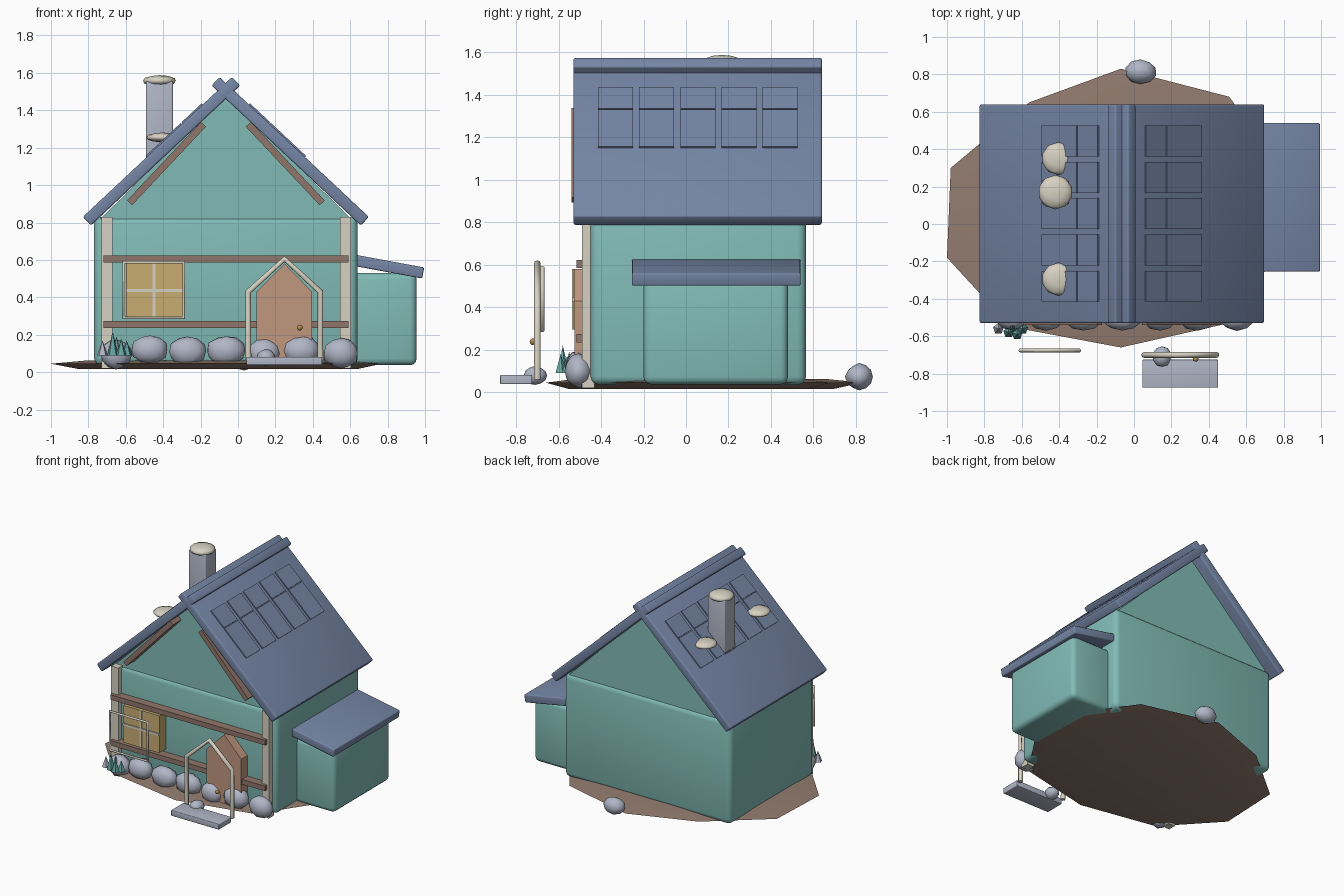
import bpy, bmesh, math, random
from mathutils import Matrix, Vector

random.seed(4)
if "Cube" in bpy.data.objects:
    bpy.data.objects.remove(bpy.data.objects["Cube"])


def material(name, r, g, b):
    m = bpy.data.materials.new(name)
    m.use_nodes = True
    m.diffuse_color = (r, g, b, 1)
    m.node_tree.nodes["Principled BSDF"].inputs["Base Color"].default_value = (r, g, b, 1)
    return m


TEAL = material("teal wall", .22, .50, .47)
SLATE = material("slate blue", .18, .24, .38)
TIMBER = material("brown timber", .28, .18, .145)
EARTH = material("brown earth", .29, .20, .16)
DOOR = material("tan door", .53, .31, .21)
GLASS = material("yellow glass", .58, .42, .17)
CREAM = material("cream", .68, .64, .54)
STONE = material("grey stone", .44, .47, .57)
LEAF = material("dark teal leaf", .13, .37, .35)
BRASS = material("brass", .45, .26, .07)


def finish(name, bm, mat, angle=None):
    bmesh.ops.recalc_face_normals(bm, faces=bm.faces[:])
    me = bpy.data.meshes.new(name)
    bm.to_mesh(me)
    bm.free()
    me.materials.append(mat)
    ob = bpy.data.objects.new(name, me)
    bpy.context.collection.objects.link(ob)
    if angle:
        bpy.ops.object.select_all(action='DESELECT')
        ob.select_set(True)
        bpy.context.view_layer.objects.active = ob
        bpy.ops.object.shade_smooth_by_angle(angle=math.radians(angle))
    return ob


def box(name, x, y, z, mat, bevel=0.0, turn=0.0):
    """Box from (min, max) ranges, optionally bevelled and turned about y."""
    bm = bmesh.new()
    bmesh.ops.create_cube(bm, size=1)
    size = [r[1] - r[0] for r in (x, y, z)]
    mid = [(r[0] + r[1]) / 2 for r in (x, y, z)]
    bmesh.ops.scale(bm, vec=size, verts=bm.verts)
    if bevel:
        bmesh.ops.bevel(bm, geom=bm.edges[:], offset=bevel, segments=3,
                        profile=0.5, affect='EDGES')
    bm.transform(Matrix.Translation(mid) @ Matrix.Rotation(turn, 4, 'Y'))
    return finish(name, bm, mat, 40 if bevel else None)


def plank(name, a, b, thick, y, mat, bevel=0.0):
    """Plank whose centre line runs from a to b in the xz plane."""
    dx, dz = b[0] - a[0], b[1] - a[1]
    half, cx, cz = math.hypot(dx, dz) / 2, (a[0] + b[0]) / 2, (a[1] + b[1]) / 2
    return box(name, (cx - half, cx + half), y, (cz - thick / 2, cz + thick / 2),
               mat, bevel, -math.atan2(dz, dx))


def prism(name, outline, y, mat):
    """Outline in the xz plane, extruded along y."""
    bm = bmesh.new()
    face = bm.faces.new([bm.verts.new((px, y[0], pz)) for px, pz in outline])
    new = bmesh.ops.extrude_face_region(bm, geom=[face])["geom"]
    bmesh.ops.translate(bm, vec=(0, y[1] - y[0], 0),
                        verts=[v for v in new if isinstance(v, bmesh.types.BMVert)])
    return finish(name, bm, mat)


def blob(name, centre, radii, mat, jitter=0.0, detail=2):
    bm = bmesh.new()
    bmesh.ops.create_icosphere(bm, subdivisions=detail, radius=1)
    for v in bm.verts:
        v.co *= 1 + random.uniform(-jitter, jitter)
    bmesh.ops.scale(bm, vec=radii, verts=bm.verts)
    bmesh.ops.translate(bm, vec=centre, verts=bm.verts)
    return finish(name, bm, mat, 60)


def tube(name, points, radius, mat, closed=False):
    cu = bpy.data.curves.new(name, 'CURVE')
    cu.dimensions = '3D'
    cu.bevel_depth, cu.bevel_resolution, cu.use_fill_caps = radius, 2, True
    sp = cu.splines.new('POLY')
    sp.points.add(len(points) - 1)
    for p, co in zip(sp.points, points):
        p.co = (*co, 1)
    sp.use_cyclic_u = closed
    cu.materials.append(mat)
    ob = bpy.data.objects.new(name, cu)
    bpy.context.collection.objects.link(ob)


RIDGE = -0.065


def flip(p, side):
    """Mirror a point across the ridge line when side is 1."""
    return (2 * RIDGE - p[0], p[1]) if side == 1 else p


# Ground: shallow irregular dish
rim = [(-1, -.18), (-.98, .3), (-.56, .65), (-.07, .83), (.51, .68), (.75, .33),
       (.77, -.15), (.51, -.53), (-.07, -.66), (-.66, -.55)]
bm = bmesh.new()
rings = [[bm.verts.new((RIDGE + (x - RIDGE) * s, y * s, z)) for x, y in rim]
         for s, z in ((.84, .016), (1, .045), (.8, .062))]
for low, high in zip(rings, rings[1:]):
    for i in range(len(rim)):
        j = (i + 1) % len(rim)
        bm.faces.new((low[i], low[j], high[j], high[i]))
bm.faces.new(rings[0])
bm.faces.new(rings[-1])
finish("ground", bm, EARTH, 30)

# Walls, gable and side shed
box("house_walls", (-.77, .64), (-.45, .565), (.035, .83), TEAL, .04)
prism("gable", [(-.735, .82), (.605, .82), (RIDGE, 1.48)], (-.44, .55), TEAL)
box("shed_walls", (.58, .955), (-.2, .48), (.037, .53), TEAL, .035)
plank("shed_roof", (.6, .602), (.99, .53), .06, (-.255, .54), SLATE, .008)

# Main roof: two slabs crossing at the ridge, with rows of thin tiles
for side, label in ((-1, "right"), (1, "left")):
    plank("roof_" + label, flip((-.808, .807), side), flip((-.01, 1.555), side),
          .063, (-.53, .64), SLATE, .01)
    for col in range(5):
        y0 = -.415 + col * .194
        for x0, x1 in ((-.49, -.302), (-.298, -.19)):
            ends = [flip((x, .833 + (x + .83) * .937), side) for x in (x0, x1)]
            plank("roof_tile", *ends, .012, (y0, y0 + .165), SLATE)
    # Gable brace
    plank("gable_brace_" + label, flip((-.58, .905), side), flip((-.185, 1.325), side),
          .037, (-.54, -.44), TIMBER)

# Front timber frame
for x in (-.73, .545):
    box("corner_post", (x, x + .06), (-.49, -.43), (.02, .83), CREAM)
for z in (.235, .585):
    box("cross_beam", (-.72, .59), (-.515, -.44), (z, z + .038), TIMBER)

# Window pane, cross bars and free standing frame
box("window_pane", (-.6, -.295), (-.53, -.45), (.295, .58), GLASS)
box("window_bar", (-.457, -.44), (-.537, -.53), (.295, .58), CREAM)
box("window_bar", (-.6, -.295), (-.537, -.53), (.428, .445), CREAM)
tube("window_frame", [(x, -.676, z) for x, z in
                      ((-.61, .29), (-.29, .29), (-.29, .587), (-.61, .587))],
     .01, CREAM, True)

# Door, arch, knob and step
prism("door", [(.1, .05), (.395, .05), (.395, .43), (.25, .58), (.1, .43)],
      (-.525, -.44), DOOR)
tube("door_arch", [(x, -.7, z) for x, z in
                   ((.055, .06), (.055, .43), (.248, .605), (.44, .43), (.44, .06))],
     .016, CREAM)
blob("door_knob", (.33, -.722, .238), (.016, .014, .016), BRASS)
box("door_step", (.045, .45), (-.875, -.725), (.038, .082), STONE, .005)

# Foundation stones and loose stones
for x, r, z in ((-.65, .085, .095), (-.47, .1, .12), (-.27, .1, .11), (-.065, .105, .115),
                (.14, .09, .1), (.34, .1, .115), (.55, .095, .1)):
    blob("foundation_stone", (x, -.505, z), (r, .065, .08), STONE, .05)
blob("step_stone", (.15, -.71, .078), (.05, .055, .045), STONE, .05)
blob("back_stone", (.035, .815, .073), (.083, .064, .062), STONE, .05)

# Spiky plant by the corner
for x, y, top, mat in ((-.725, -.56, .17, STONE), (-.67, -.58, .22, LEAF), (-.625, -.59, .18, LEAF),
                       (-.595, -.56, .17, LEAF), (-.65, -.55, .19, LEAF)):
    bm = bmesh.new()
    bmesh.ops.create_cone(bm, cap_ends=True, segments=5, radius1=.03, radius2=0,
                          depth=top - .09)
    bm.transform(Matrix.Translation((x, y, (top + .09) / 2)))
    finish("plant_spike", bm, mat)

# Chimney with cap, and pale domes set in the roof
box("chimney", (-.492, -.348), (.105, .235), (1.05, 1.555), STONE, .008)
blob("chimney_cap", (-.42, .17, 1.558), (.092, .092, .03), CREAM)
for y in (.35, -.295):
    blob("roof_dome", (-.405, y, 1.255), (.088, .088, .026), CREAM)
